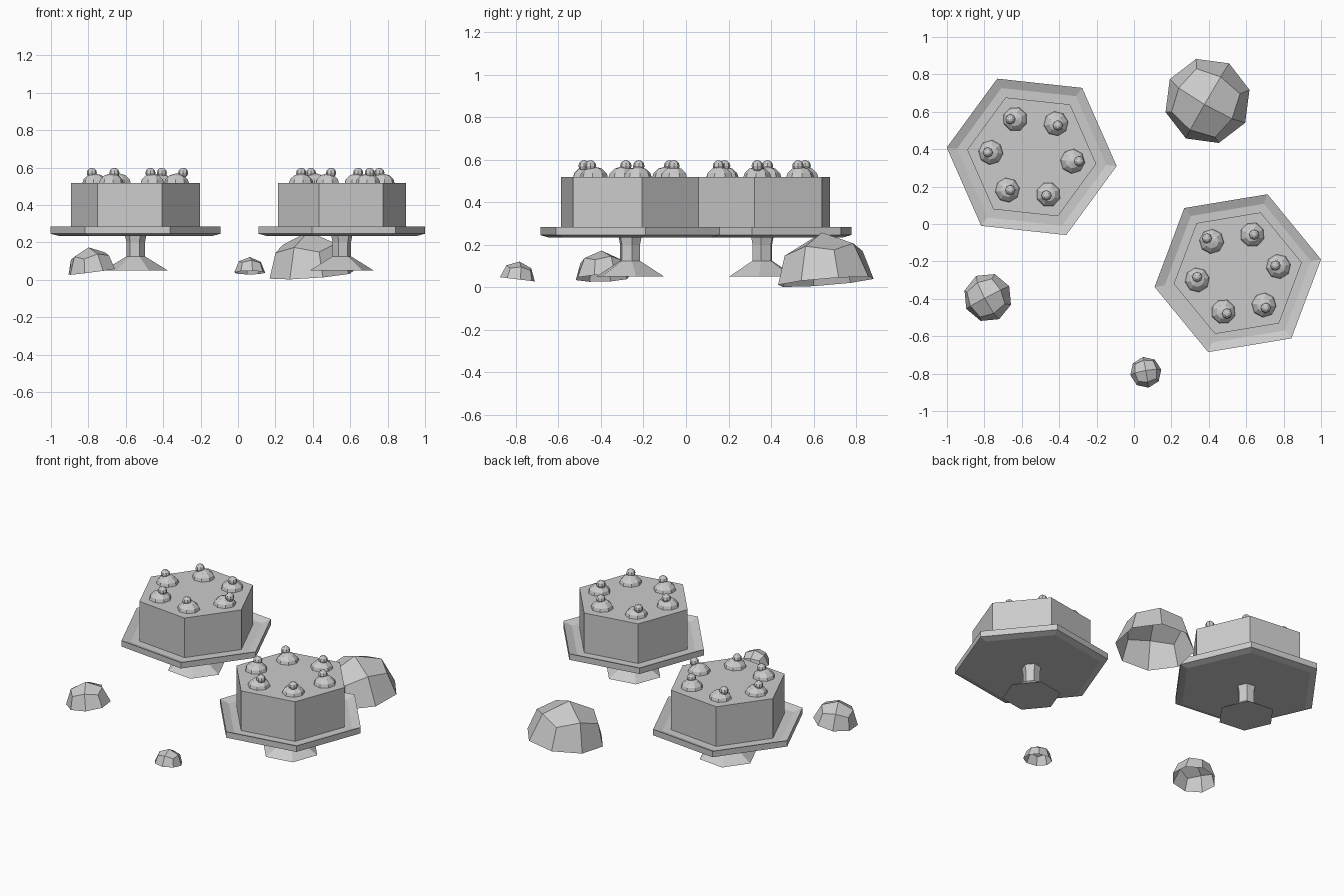
import bpy, bmesh, math
from mathutils import Vector, Matrix

if "Cube" in bpy.data.objects:
    bpy.data.objects.remove(bpy.data.objects["Cube"], do_unlink=True)

grey = bpy.data.materials.new("light_grey")
grey.use_nodes = True
colour = (0.6, 0.6, 0.6, 1)
grey.diffuse_color = colour
grey.node_tree.nodes["Principled BSDF"].inputs["Base Color"].default_value = colour


def finish(name, bm, location=(0, 0, 0)):
    bmesh.ops.recalc_face_normals(bm, faces=bm.faces)
    mesh = bpy.data.meshes.new(name)
    bm.to_mesh(mesh)
    bm.free()
    mesh.materials.append(grey)
    obj = bpy.data.objects.new(name, mesh)
    obj.location = location
    bpy.context.collection.objects.link(obj)
    return obj


def lathe(name, profile, sides, turn, location):
    """Sweep (radius, height) points into a closed faceted solid."""
    bm = bmesh.new()
    rings = []
    for r, z in profile:
        angles = [turn + math.tau * i / sides for i in range(sides)]
        rings.append([bm.verts.new((r * math.cos(a), r * math.sin(a), z)) for a in angles])
    for low, high in zip(rings, rings[1:]):
        for i in range(sides):
            j = (i + 1) % sides
            bm.faces.new((low[i], low[j], high[j], high[i]))
    bm.faces.new(rings[0])
    bm.faces.new(rings[-1])
    return finish(name, bm, location)


def cake(side, x, y, size, degrees, cherry_shifts):
    turn = math.radians(degrees)
    spot = (x, y, 0)
    lathe(side + "_pedestal", [(0.172, 0.05), (0.05, 0.125), (0.05, 0.2), (0.058, 0.24)],
          6, turn, spot)
    lathe(side + "_plate", [(size - 0.045, 0.234), (size, 0.246), (size, 0.284),
                            (size - 0.055, 0.265)], 6, turn, spot)
    lathe(side + "_cake", [(0.347, 0.262), (0.347, 0.518)], 6, turn, spot)
    # Ring of cream dollops, each with an off-centre cherry
    for i, (dx, dy) in enumerate(cherry_shifts):
        a = turn + i * math.tau / 6
        cx, cy = x + 0.22 * math.cos(a), y + 0.22 * math.sin(a)
        lathe(f"{side}_dollop_{i}", [(0.067, 0.515), (0.06, 0.537), (0.038, 0.558), (0.008, 0.567)],
              8, a, (cx, cy, 0))
        bm = bmesh.new()
        bmesh.ops.create_uvsphere(bm, u_segments=8, v_segments=6, radius=0.027)
        finish(f"{side}_cherry_{i}", bm, (cx + dx, cy + dy, 0.571))


def dome(name, location, radius, degrees, slope_x, slope_y):
    """Open half of a rounded cube, slightly tipped."""
    bm = bmesh.new()
    bmesh.ops.create_cube(bm, size=2)
    bmesh.ops.subdivide_edges(bm, edges=bm.edges[:], cuts=1, use_grid_fill=True)
    bmesh.ops.delete(bm, geom=[v for v in bm.verts if v.co.z < -0.5], context='VERTS')
    for v in bm.verts:
        v.co = v.co.normalized() * radius
    up = Vector((-slope_x, -slope_y, 1)).normalized()
    tilt = Vector((0, 0, 1)).rotation_difference(up).to_matrix()
    spin = Matrix.Rotation(math.radians(degrees), 3, 'Z')
    bmesh.ops.transform(bm, matrix=(tilt @ spin).to_4x4(), verts=bm.verts)
    finish(name, bm, location)


# Two cakes on stands
cake("right", -0.547, 0.359, 0.457, -6.2,
     [(0.035, 0), (0.01, -0.01), (-0.025, 0), (-0.016, 0), (0.016, 0), (-0.01, -0.005)])
cake("left", 0.555, -0.263, 0.451, 9.4,
     [(-0.016, 0.005), (0.01, 0), (-0.025, 0.016), (0, 0.016), (0.02, -0.01), (0.01, -0.016)])

# Three hollow domes on the ground
dome("large_dome", (0.393, 0.658, 0.026), 0.233, 60, 0.07, 0.08)
dome("medium_dome", (-0.782, -0.393, 0.043), 0.131, 28, 0.13, 0.03)
dome("small_dome", (0.063, -0.793, 0.038), 0.084, 10, 0, -0.12)
